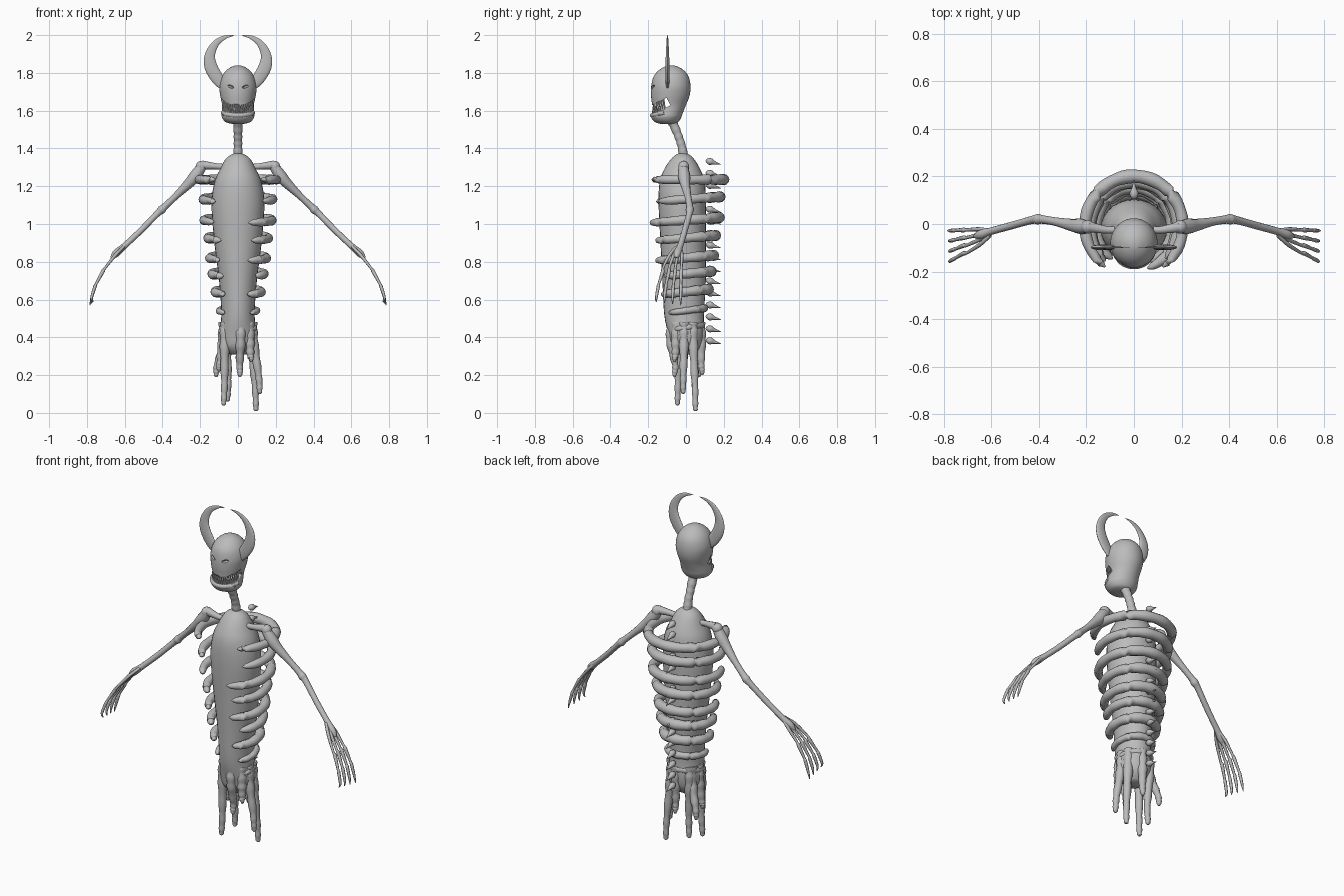
import bpy, bmesh, math, random
from mathutils import Vector, Matrix

if "Cube" in bpy.data.objects:
    bpy.data.objects.remove(bpy.data.objects["Cube"], do_unlink=True)
random.seed(4)

bone = bpy.data.materials.new("grey_bone")
bone.use_nodes = True
GREY = (0.5, 0.5, 0.5, 1)
bone.diffuse_color = GREY
bone.node_tree.nodes["Principled BSDF"].inputs["Base Color"].default_value = GREY


def finish(name, bm, angle=50):
    bmesh.ops.recalc_face_normals(bm, faces=bm.faces)
    mesh = bpy.data.meshes.new(name)
    bm.to_mesh(mesh)
    bm.free()
    ob = bpy.data.objects.new(name, mesh)
    bpy.context.collection.objects.link(ob)
    mesh.materials.append(bone)
    bpy.ops.object.select_all(action='DESELECT')
    ob.select_set(True)
    bpy.context.view_layer.objects.active = ob
    bpy.ops.object.shade_smooth_by_angle(angle=math.radians(angle))
    return ob


def skin(bm, rings):
    rings = [[bm.verts.new(p) for p in ring] for ring in rings]
    n = len(rings[0])
    for a, b in zip(rings, rings[1:]):
        for i in range(n):
            bm.faces.new((a[i], a[(i + 1) % n], b[(i + 1) % n], b[i]))
    bm.faces.new(rings[0][::-1])
    bm.faces.new(rings[-1])


def spline(rows, steps):
    # Catmull-Rom interpolation of rows of any length
    rows = [Vector(r) for r in rows]
    ext = [rows[0]] + rows + [rows[-1]]
    out = []
    for a, b, c, d in zip(ext, ext[1:], ext[2:], ext[3:]):
        for k in range(steps):
            t = k / steps
            out.append(0.5 * (2 * b + (c - a) * t + (2 * a - 5 * b + 4 * c - d) * t * t
                              + (3 * b - a - 3 * c + d) * t ** 3))
    return out + [rows[-1]]


def tube(bm, rows, steps=5, sides=10, flat_y=1, bump=0, turns=1):
    # rows are x, y, z, radius
    pts = spline(rows, steps) if steps > 1 else [Vector(r) for r in rows]
    rings = []
    for i, p in enumerate(pts):
        c = p.xyz
        t = (pts[min(i + 1, len(pts) - 1)].xyz - pts[max(i - 1, 0)].xyz).normalized()
        ref = Vector((0, 1, 0)) if abs(t.y) < 0.75 else Vector((0, 0, 1))
        u = t.cross(ref).normalized()
        v = u.cross(t)
        if i and (u.dot(last) < 0):
            u, v = -u, -v
        last = u
        r = max(p.w, 0.001) * (1 + bump * math.sin(i * turns))
        ring = []
        for k in range(sides):
            a = math.tau * k / sides
            q = u * math.cos(a) * r + v * math.sin(a) * r
            q.y *= flat_y
            ring.append(c + q)
        rings.append(ring)
    skin(bm, rings)


def loft(bm, rows, steps=4, sides=28):
    # rows are z, half width, centre y, half depth
    rings = []
    for z, w, y, d in [tuple(r) for r in spline(rows, steps)]:
        rings.append([(w * math.cos(math.tau * k / sides), y + d * math.sin(math.tau * k / sides), z)
                      for k in range(sides)])
    skin(bm, rings)


def ball(bm, at, r):
    bmesh.ops.create_uvsphere(bm, u_segments=14, v_segments=9, radius=r,
                              matrix=Matrix.Translation(at))


# Torso
bm = bmesh.new()
loft(bm, [(0.31, .045, 0, .045), (0.35, .085, 0, .08), (0.42, .098, 0, .095), (0.52, .088, -.01, .105),
          (0.7, .1, -.01, .115), (0.9, .125, -.015, .12), (1.1, .14, -.02, .125), (1.22, .125, -.02, .12),
          (1.29, .095, -.02, .095), (1.345, .065, -.018, .06), (1.37, .03, -.018, .03),
          (1.375, .004, -.018, .004)])
finish("torso", bm)

# Hanging tendrils below the torso
tips = [(-.115, .07, .19), (-.075, -.045, .04), (-.055, .05, .06), (.01, -.06, .19),
        (.095, .05, .01), (.115, -.015, .10), (.01, .085, .2), (.07, -.06, .27), (-.1, -.01, .22)]
for i, (x, y, z) in enumerate(tips):
    bm = bmesh.new()
    flat = Vector((x, y)).normalized() * 0.074
    tube(bm, [(flat.x, flat.y, .48, .028), (flat.x * 1.1, flat.y * 1.1, .38, .026),
              (x * .95, y * .95, z * .6 + .14, .018), (x, y, z + .02, .014), (x, y, z, .006)],
         steps=7, bump=.1, turns=1.7)
    finish(f"tendril_{i + 1}", bm)

# Ribs: height, radius, tip angles left and right of the front
ribs = [(1.235, .205, 36, 36), (1.13, .185, 40, 45), (1.02, .18, 45, 18), (.925, .16, 34, 26),
        (.82, .15, 40, 20), (.735, .138, 34, 42), (.64, .122, 34, 24), (.54, .1, 45, 40), (.45, .084, 60, 55)]
for i, (z, r, right, left) in enumerate(ribs):
    bm = bmesh.new()
    rows = []
    a0, a1 = math.radians(right), math.radians(360 - left)
    thick = .029 if i < 7 else .021
    for k in range(45):
        t = k / 44
        a = a0 + (a1 - a0) * t
        end = abs(2 * t - 1)
        w = thick * (1 - .25 * end) * math.sqrt(max(1 - end ** 14, .02))
        rows.append((-r * math.sin(a), -.01 - (r + .006) * math.cos(a),
                     z - (.014 if i else 0) * math.cos(a), w * (1 + .05 * math.sin(k * 1.3))))
    tube(bm, rows, steps=1, sides=12)
    finish(f"rib_{i + 1}", bm)

# Spine spikes
bm = bmesh.new()
for i in range(16):
    z = 1.33 - i * .0633
    tube(bm, [(0, .105, z, .004), (0, .115, z + .002, .015), (0, .132, z, .018),
              (0, .152, z - .006, .009), (0, .185, z - .014, .001)], steps=3, sides=8)
finish("spine_spikes", bm)

# Neck
bm = bmesh.new()
tube(bm, [(0, -.01, 1.35, .026), (0, -.025, 1.42, .022), (0, -.05, 1.49, .023), (0, -.085, 1.57, .028)],
     steps=8, sides=14, bump=.06, turns=1.6)
finish("neck", bm)

# Head with a slanted mouth opening
bm = bmesh.new()
loft(bm, [(1.53, .03, -.1, .035), (1.54, .066, -.103, .062), (1.565, .085, -.105, .08),
          (1.59, .086, -.1, .084), (1.63, .084, -.09, .09), (1.68, .094, -.083, .102), (1.73, .099, -.08, .104),
          (1.78, .086, -.079, .093), (1.815, .06, -.078, .065), (1.835, .028, -.078, .03),
          (1.84, .004, -.078, .004)], sides=36)
head = finish("head", bm)
bm = bmesh.new()
bmesh.ops.create_cube(bm, size=1, matrix=Matrix.Translation((0, -.16, 1.615))
                      @ Matrix.Rotation(math.radians(26), 4, 'X') @ Matrix.Diagonal((.4, .15, .045, 1)))
for s in (-1, 1):
    bmesh.ops.create_uvsphere(bm, u_segments=12, v_segments=8, radius=1,
                              matrix=Matrix.Translation((s * .042, -.176, 1.728))
                              @ Matrix.Rotation(s * -.35, 4, 'Y') @ Matrix.Diagonal((.022, .014, .007, 1)))
cutter = finish("mouth_and_eye_cutter", bm)
cutter.hide_render = True
cutter.hide_viewport = True
mod = head.modifiers.new("openings", 'BOOLEAN')
mod.object = cutter
mod.operation = 'DIFFERENCE'
mod.solver = 'EXACT'

# Teeth in two rows and the lower lip
bm = bmesh.new()
for k in range(17):
    a = math.radians(-72 + 9 * k)
    x, y = .076 * math.sin(a), -.095 - .076 * math.cos(a)
    slant = (y + .16) * .49
    mid = 1.615 + slant
    long = random.uniform(.032, .044)
    tube(bm, [(x, y, mid + .026, .006), (x, y, mid + .01, .005), (x, y, mid + .026 - long, .001)],
         steps=2, sides=6)
    x, y = .08 * math.sin(a + .08), -.095 - .08 * math.cos(a + .08)
    tube(bm, [(x, y, mid - .028, .006), (x, y, mid - .012, .005), (x, y, mid - .028 + long, .001)],
         steps=2, sides=6)
finish("teeth", bm)
bm = bmesh.new()
tube(bm, [(.08 * math.sin(a), -.102 - .076 * math.cos(a), 1.575 + .018 * (1 - math.cos(a)), .013)
          for a in [math.radians(d) for d in range(-80, 81, 10)]], steps=1)
finish("lower_lip", bm)

# Mirrored horns, collarbones, arms and fingers
for s, side in ((1, "left"), (-1, "right")):
    bm = bmesh.new()
    tube(bm, [(s * .08, -.098, 1.735, .026), (s * .112, -.098, 1.775, .033), (s * .144, -.098, 1.835, .034),
              (s * .148, -.098, 1.895, .027), (s * .118, -.098, 1.955, .018), (s * .07, -.098, 1.988, .01),
              (s * .02, -.098, 1.998, .001)], steps=6, sides=14, flat_y=.33)
    finish(f"{side}_horn", bm)

    bm = bmesh.new()
    tube(bm, [(s * .05, -.02, 1.3, .018), (s * .11, -.025, 1.305, .016), (s * .19, -.012, 1.312, .024)])
    ball(bm, (s * .195, -.012, 1.305), .029)
    finish(f"{side}_collarbone", bm)

    bm = bmesh.new()
    tube(bm, [(s * .185, -.015, 1.315, .024), (s * .225, -.01, 1.255, .032), (s * .265, -.004, 1.21, .026),
              (s * .33, .01, 1.147, .018), (s * .385, .019, 1.095, .018), (s * .405, .02, 1.075, .022),
              (s * .43, .017, 1.052, .017), (s * .52, -.008, .96, .016), (s * .6, -.03, .885, .016),
              (s * .645, -.045, .845, .02), (s * .67, -.052, .82, .008)], steps=4, sides=12)
    finish(f"{side}_arm", bm)

    for f in range(4):
        bm = bmesh.new()
        y0, y1 = -.022 - .022 * f, -.028 - .043 * f
        ymid = (y0 + y1) / 2
        tube(bm, [(s * .605, -.03 - .006 * f, .88, .008), (s * .65, y0, .835, .009),
                  (s * .705, ymid, .765, .007), (s * .715, ymid, .75, .01), (s * .75, ymid * .4 + y1 * .6, .685, .007),
                  (s * .757, ymid * .3 + y1 * .7, .67, .009), (s * .775, y1, .61, .007),
                  (s * (.784 - .006 * f), y1, .57 + .006 * f, .002)], steps=3, sides=8)
        finish(f"{side}_finger_{f + 1}", bm)
